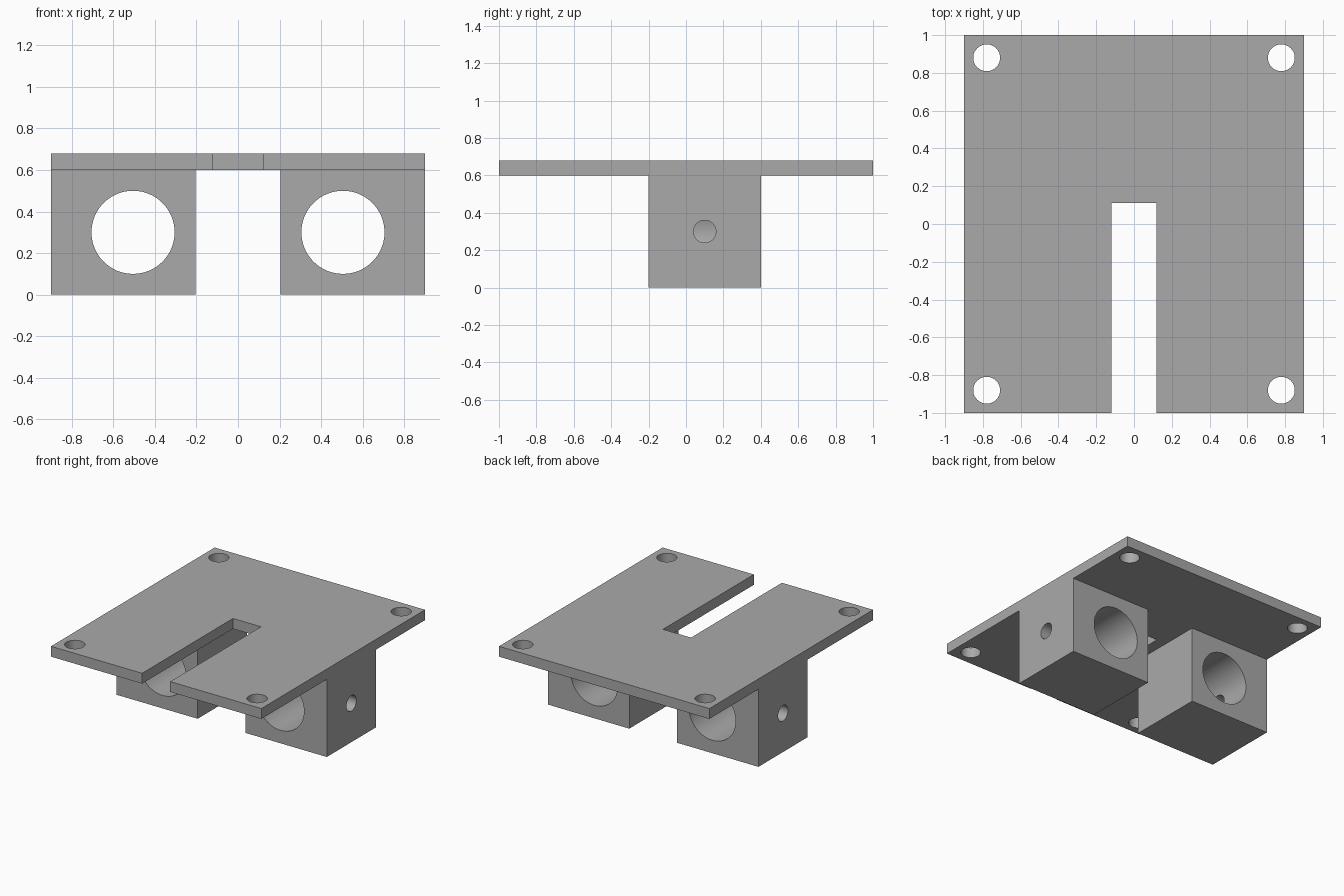
import bpy
import math

cube = bpy.data.objects.get("Cube")
if cube:
    bpy.data.objects.remove(cube, do_unlink=True)

grey = bpy.data.materials.new("plain grey")
grey.use_nodes = True
colour = (0.4, 0.4, 0.4, 1)
grey.diffuse_color = colour
grey.node_tree.nodes["Principled BSDF"].inputs["Base Color"].default_value = colour


def box(name, low, high):
    centre = [(a + b) / 2 for a, b in zip(low, high)]
    bpy.ops.mesh.primitive_cube_add(size=1, location=centre)
    ob = bpy.context.object
    ob.name = name
    ob.scale = [b - a for a, b in zip(low, high)]
    bpy.ops.object.transform_apply(location=True, rotation=False, scale=True)
    ob.data.materials.append(grey)
    return ob


def rod(name, radius, length, centre, rotation=(0, 0, 0)):
    bpy.ops.mesh.primitive_cylinder_add(vertices=64, radius=radius, depth=length,
                                        location=centre, rotation=rotation)
    ob = bpy.context.object
    ob.name = name
    ob.data.materials.append(grey)
    return ob


def combine(target, tool, operation):
    bpy.context.view_layer.objects.active = target
    mod = target.modifiers.new(tool.name, 'BOOLEAN')
    mod.operation = operation
    mod.solver = 'EXACT'
    mod.object = tool
    bpy.ops.object.modifier_apply(modifier=mod.name)
    bpy.data.objects.remove(tool, do_unlink=True)


# Mounting plate with an open slot
plate = box("mounting_bracket", (-0.9, -1, 0.6), (0.9, 1, 0.68))
combine(plate, box("slot_cutter", (-0.12, -1.2, 0.5), (0.12, 0.11, 0.8)), 'DIFFERENCE')

quarter = math.pi / 2
for side in (-1, 1):
    # Bearing block, fused flush with the plate edge
    x1, x2 = sorted((side * 0.205, side * 0.9))
    combine(plate, box("bearing_block", (x1, -0.2, 0), (x2, 0.4, 0.64)), 'UNION')

for side in (-1, 1):
    # Shaft bore, and the set screw hole from the outer side into it
    combine(plate, rod("bore_cutter", 0.2, 1, (side * 0.505, 0.1, 0.3),
                       (quarter, 0, 0)), 'DIFFERENCE')
    combine(plate, rod("screw_cutter", 0.06, 0.5, (side * 0.8, 0.1, 0.3),
                       (0, quarter, 0)), 'DIFFERENCE')
    # Corner mounting holes
    for end in (-1, 1):
        combine(plate, rod("corner_cutter", 0.071, 0.4, (side * 0.78, end * 0.88, 0.64)),
                'DIFFERENCE')

bpy.ops.object.select_all(action='DESELECT')
plate.select_set(True)
bpy.context.view_layer.objects.active = plate
bpy.ops.object.shade_smooth_by_angle(angle=math.radians(30))
